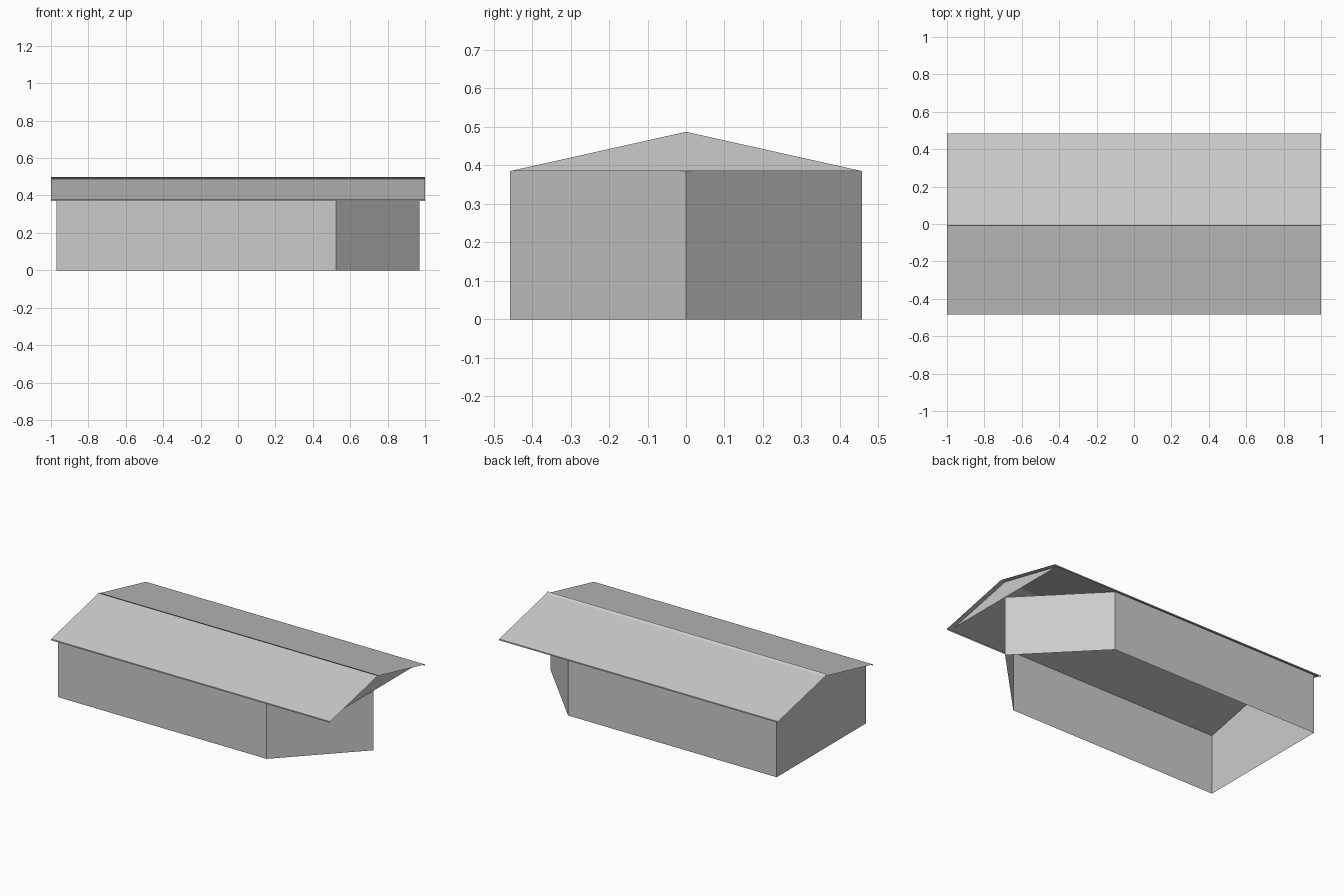
import bpy

cube = bpy.data.objects.get("Cube")
if cube:
    bpy.data.objects.remove(cube)

grey = bpy.data.materials.new("plain grey")
grey.use_nodes = True
colour = (0.6, 0.6, 0.6, 1)
grey.diffuse_color = colour
grey.node_tree.nodes["Principled BSDF"].inputs["Base Color"].default_value = colour

END, SIDE, SHOULDER = 0.97, 0.457, 0.525   # wall plan
WALL_TOP, APEX = 0.385, 0.487              # wall and gable heights
EAVE, EAVE_Z, LIP_Z = 0.485, 0.379, 0.371  # roof edge


def add_part(name, verts, faces):
    mesh = bpy.data.meshes.new(name)
    mesh.from_pydata(verts, [], faces)
    mesh.materials.append(grey)
    obj = bpy.data.objects.new(name, mesh)
    bpy.context.collection.objects.link(obj)
    return obj


def add_strip(name, start, end):
    """Join two matching rows of points with quads."""
    n = len(start)
    faces = [(i, n + i, n + i + 1, i + 1) for i in range(n - 1)]
    return add_part(name, start + end, faces)


# Open-bottomed walls with a pointed end
plan = [(-END, SIDE), (-END, -SIDE), (SHOULDER, -SIDE),
        (END, 0), (SHOULDER, SIDE), (-END, SIDE)]
add_strip("walls", [(x, y, WALL_TOP) for x, y in plan],
          [(x, y, 0) for x, y in plan])

# Gable triangles at both ends
for name, x in (("plain_end_gable", -END), ("pointed_end_gable", END)):
    s = SIDE if x > 0 else -SIDE
    add_part(name, [(x, -s, WALL_TOP), (x, s, WALL_TOP), (x, 0, APEX)], [(0, 1, 2)])

# Thin roof slopes with a folded lip along each eave
for name, side in (("front_roof", -1), ("back_roof", 1)):
    profile = [(side * EAVE, LIP_Z), (side * EAVE, EAVE_Z), (0, APEX + 0.002)]
    add_strip(name, [(side, y, z) for y, z in profile],
              [(-side, y, z) for y, z in profile])

# Narrow ridge flashing standing up towards the front
ridge = [(0.006, APEX + 0.001), (-0.008, 0.499)]
add_strip("ridge_flashing", [(1, y, z) for y, z in ridge],
          [(-1, y, z) for y, z in ridge])
